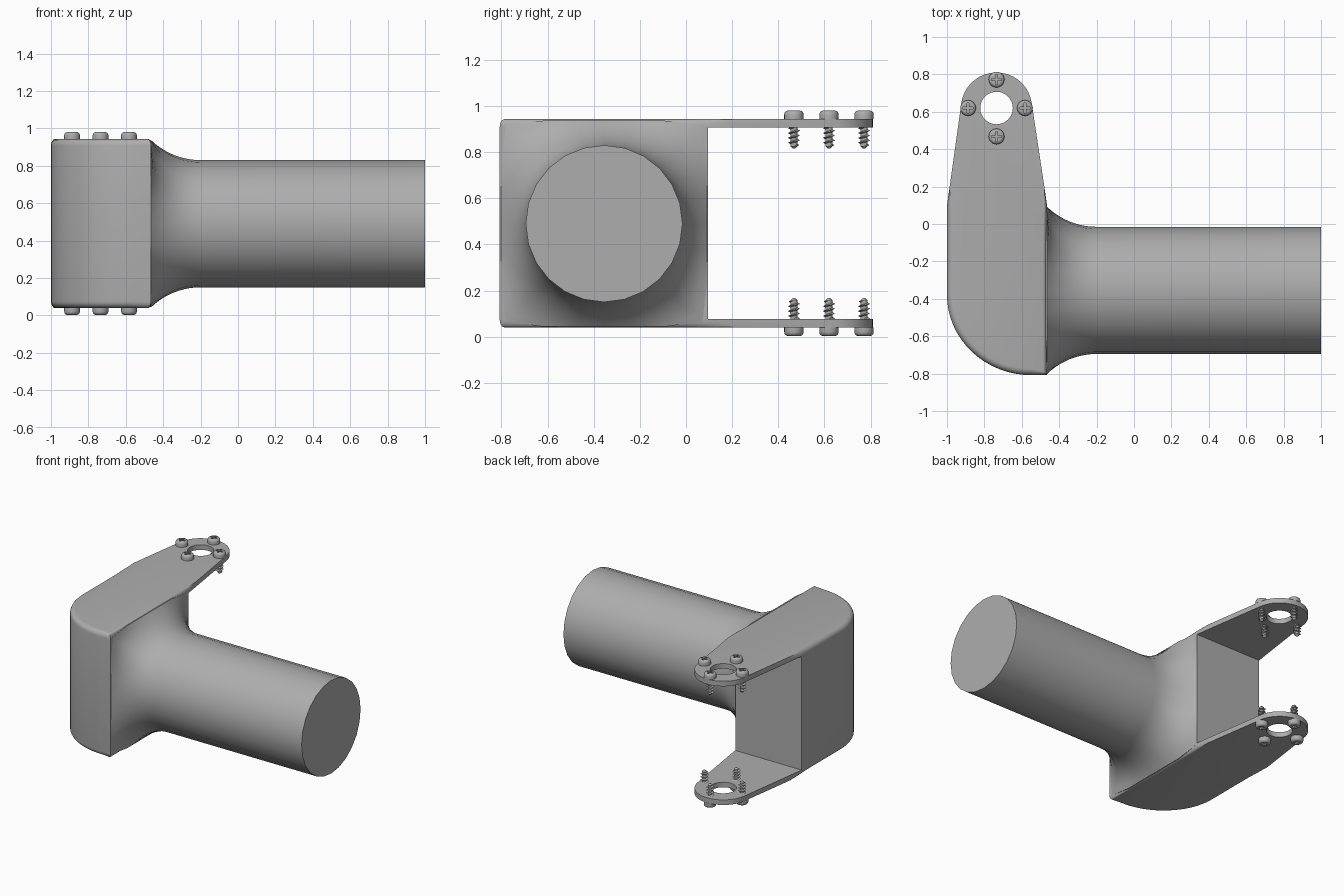
import bpy, bmesh
from math import sin, cos, pi, atan, tau, radians, hypot
from mathutils import Vector

cube = bpy.data.objects.get("Cube")
if cube:
    bpy.data.objects.remove(cube)

grey = bpy.data.materials.new("grey_plastic")
grey.use_nodes = True
COLOUR = (0.42, 0.42, 0.42, 1)
grey.diffuse_color = COLOUR
grey.node_tree.nodes["Principled BSDF"].inputs["Base Color"].default_value = COLOUR


def make(name, verts, faces, smooth=30):
    me = bpy.data.meshes.new(name)
    me.from_pydata(verts, [], faces)
    bm = bmesh.new()
    bm.from_mesh(me)
    bmesh.ops.recalc_face_normals(bm, faces=bm.faces)
    bm.to_mesh(me)
    bm.free()
    me.materials.append(grey)
    ob = bpy.data.objects.new(name, me)
    bpy.context.collection.objects.link(ob)
    shade(ob, smooth)
    return ob


def shade(ob, angle):
    bpy.ops.object.select_all(action='DESELECT')
    bpy.context.view_layer.objects.active = ob
    ob.select_set(True)
    bpy.ops.object.shade_smooth_by_angle(angle=radians(angle))


def rings_mesh(name, rings, smooth=30, start_cap=True):
    """Skin a stack of equal closed rings and cap the ends."""
    n = len(rings[0])
    verts = [v for ring in rings for v in ring]
    faces = [(k * n + i, k * n + (i + 1) % n, (k + 1) * n + (i + 1) % n, (k + 1) * n + i)
             for k in range(len(rings) - 1) for i in range(n)]
    if start_cap:
        faces.append(tuple(range(n)))
    faces.append(tuple(range(len(verts) - n, len(verts))))
    return make(name, verts, faces, smooth)


def lathe(name, profile, n=24, centre=(0, 0)):
    return rings_mesh(name, [[(centre[0] + r * cos(tau * i / n), centre[1] + r * sin(tau * i / n), z)
                              for i in range(n)] for r, z in profile])


def box(name, lo, hi):
    return rings_mesh(name, [[(lo[0], lo[1], z), (hi[0], lo[1], z), (hi[0], hi[1], z), (lo[0], hi[1], z)]
                             for z in (lo[2], hi[2])])


def cut(ob, cutters):
    for c in cutters:
        mod = ob.modifiers.new("cut", 'BOOLEAN')
        mod.operation, mod.solver, mod.object = 'DIFFERENCE', 'EXACT', c
        bpy.context.view_layer.objects.active = ob
        bpy.ops.object.modifier_apply(modifier=mod.name)
        bpy.data.objects.remove(c)
    shade(ob, 30)


# Housing outline: straight side, tapered arm with round tip, rounded front
LEFT, RIGHT, BACK = -1.0, -0.465, 0.095
BOTTOM, TOP, PLATE = 0.04, 0.943, 0.037
EYE, TIP_R = (-0.735, 0.62), 0.19
outline = [(RIGHT, -0.808), (RIGHT, 0.0), (RIGHT, 0.1), (RIGHT + 0.072 * -0.2, 0.2)]
for i in range(25):
    a = radians(8 + 164 * i / 24)
    outline.append((EYE[0] + TIP_R * cos(a), EYE[1] + TIP_R * sin(a)))
outline += [(LEFT + 0.0144, 0.2), (LEFT, 0.1), (LEFT, 0.0)]
for i in range(17):
    a = pi + pi / 2 * i / 16
    outline.append((-0.55 + 0.45 * cos(a), -0.378 + 0.43 * sin(a)))


def inset(amount):
    """Move the outline inward, fading to nothing along the arm."""
    pts = []
    for i, p in enumerate(outline):
        p = Vector(p)
        a = (p - Vector(outline[i - 1])).normalized()
        b = (Vector(outline[(i + 1) % len(outline)]) - p).normalized()
        na, nb = Vector((-a.y, a.x)), Vector((-b.y, b.x))
        weight = min(1, max(0, (0.2 - p.y) / 0.15)) * (0.6 if p.x > -0.5 else 1)
        pts.append(p + (na + nb) / (1 + na.dot(nb)) * amount * weight)
    return pts


# Rounded top and bottom rims
EDGE = 0.035
steps = [pi / 2 * k / 5 for k in range(6)]
levels = [(EDGE * (1 - sin(a)), BOTTOM + EDGE * (1 - cos(a))) for a in steps]
levels += [(d, TOP + BOTTOM - z) for d, z in reversed(levels)]
housing = rings_mesh("housing", [[(p.x, p.y, z) for p in inset(d)] for d, z in levels])
cut(housing, [box("pocket_cutter", (-1.2, BACK, BOTTOM + PLATE), (-0.2, 1, TOP - PLATE)),
              lathe("hole_cutter", [(0.087, -0.2), (0.087, 1.2)], 32, EYE)])

# Round tube flaring into the square side of the housing
SIDES, TUBE_R, HALF = 24, 0.34, 0.447
CY, CZ, START = -0.355, 0.49, -0.2
DX = START - RIGHT


def ring_at(fraction):
    pts = []
    for i in range(SIDES):
        t = tau * i / SIDES
        c, s = cos(t), sin(t)
        reach = HALF / (abs(c) ** 14 + abs(s) ** 14) ** (1 / 14)
        rise = min(reach - TUBE_R, 0.28)
        arc_r = (DX * DX + rise * rise) / (2 * rise)
        phi = 2 * atan(rise / DX) * fraction
        r = TUBE_R + arc_r * (1 - cos(phi))
        pts.append((START - arc_r * sin(phi), CY + r * c, CZ + r * s))
    return pts


base = ring_at(1)
sunk = [(-0.5, CY + (y - CY) * 0.97, CZ + (z - CZ) * 0.97) for x, y, z in base]
tube_end = [(1.0, y, z) for x, y, z in ring_at(0)]
rings_mesh("tube", [sunk] + [ring_at(1 - k / 10) for k in range(11)] + [tube_end], 40)

# Screw head with a cross recess
head = lathe("screw_head", [(0.042, 0), (0.042, 0.02), (0.040, 0.028), (0.035, 0.034), (0.028, 0.037)])
cut(head, [box("slot_cutter", (-0.026, -0.006, 0.018), (0.026, 0.006, 0.1)),
           box("slot_cutter", (-0.006, -0.026, 0.018), (0.006, 0.026, 0.1))])

# Screw shank: pointed core with a helical ridge
PITCH, TURNS, N = 0.021, 4, 16
CORE, CREST = 0.015, 0.026
core = [(0.004, -0.128), (CORE, -0.118), (CORE, 0.005)]
shank = lathe("screw_shank", core, N)
verts, faces = [], []
count = N * TURNS + 1
for i in range(count):
    a = tau * i / N
    z = -0.118 + PITCH * i / N
    out = CORE + (CREST - CORE) * min(1, i / 6)
    for r, dz in ((CORE - 0.003, -0.006), (out, 0), (CORE - 0.003, 0.006)):
        verts.append((r * cos(a), r * sin(a), z + dz))
for i in range(count - 1):
    for k in range(3):
        j = (k + 1) % 3
        faces.append((i * 3 + k, i * 3 + j, i * 3 + 3 + j, i * 3 + 3 + k))
faces += [(0, 1, 2), tuple(len(verts) - 3 + k for k in range(3))]
thread = make("screw_thread", verts, faces)

# Four screws around each hole, on both arms
parts = (head, shank, thread)
for side, z, turn in (("top", TOP, 0), ("bottom", BOTTOM, pi)):
    for k in range(4):
        a = pi / 2 * k
        for part in parts:
            ob = bpy.data.objects.new(f"{side}_{part.name}_{k + 1}", part.data)
            ob.location = (EYE[0] + 0.152 * cos(a), EYE[1] + 0.152 * sin(a), z)
            ob.rotation_euler = (turn, 0, 0)
            bpy.context.collection.objects.link(ob)
for part in parts:
    bpy.data.objects.remove(part)
